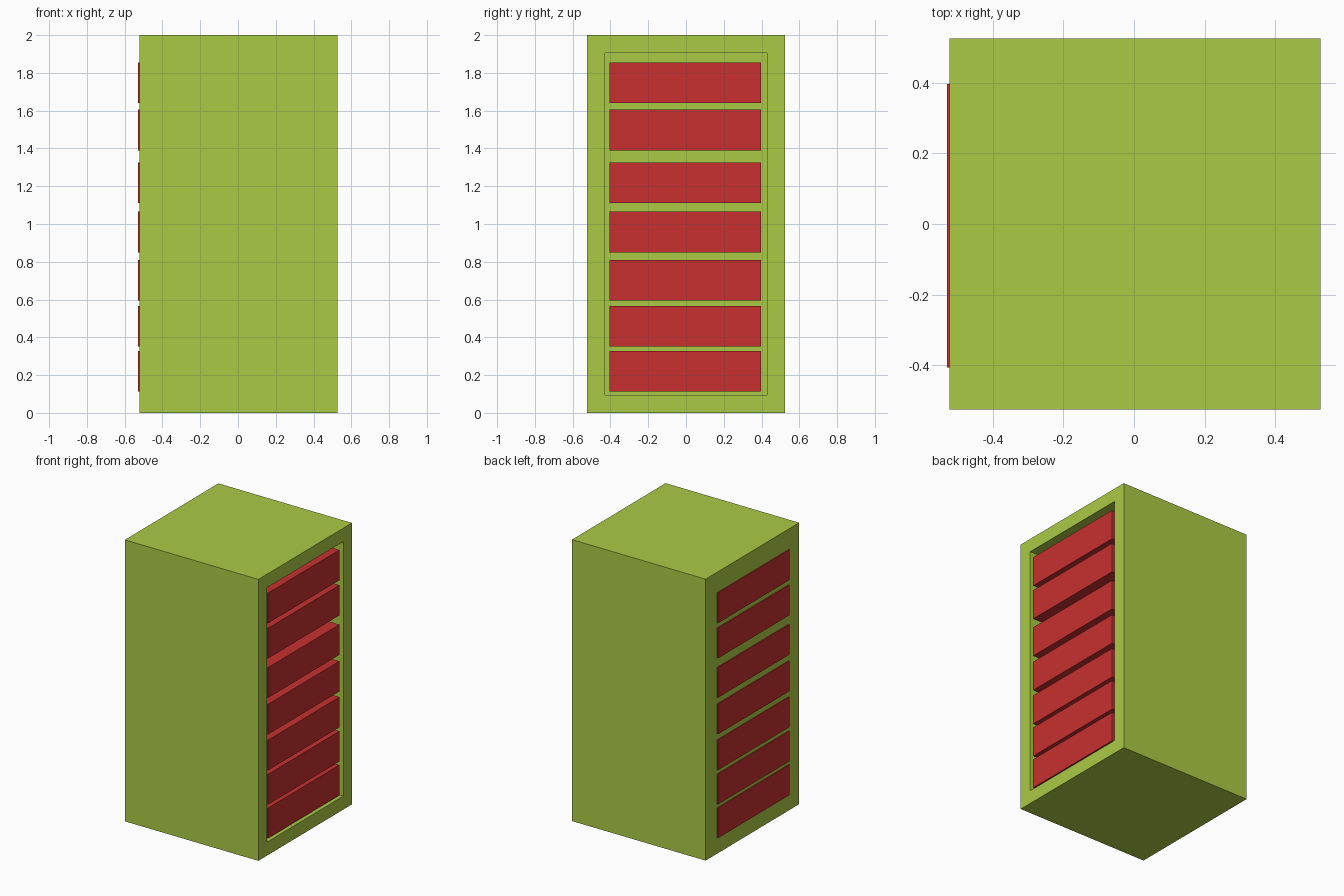
import bpy, bmesh
from mathutils import Vector

if "Cube" in bpy.data.objects:
    bpy.data.objects.remove(bpy.data.objects["Cube"])


def material(name, color):
    m = bpy.data.materials.new(name)
    m.diffuse_color = (*color, 1)
    m.use_nodes = True
    m.node_tree.nodes["Principled BSDF"].inputs["Base Color"].default_value = m.diffuse_color
    return m


def box(name, lo, hi, mat, edit=None):
    lo, hi = Vector(lo), Vector(hi)
    bm = bmesh.new()
    bmesh.ops.create_cube(bm, size=1)
    for v in bm.verts:
        v.co = Vector((lo[i] + (v.co[i] + 0.5) * (hi[i] - lo[i]) for i in range(3)))
    if edit:
        edit(bm)
    mesh = bpy.data.meshes.new(name)
    bm.to_mesh(mesh)
    bm.free()
    mesh.materials.append(mat)
    obj = bpy.data.objects.new(name, mesh)
    bpy.context.collection.objects.link(obj)
    return obj


def hollow(bm):
    # inset the +x face and push it in to form the drawer cavity
    bm.normal_update()
    face = max(bm.faces, key=lambda f: f.calc_center_median().x)
    bmesh.ops.inset_region(bm, faces=[face], thickness=0.096, use_even_offset=True)
    out = bmesh.ops.extrude_face_region(bm, geom=[face])
    verts = [g for g in out["geom"] if isinstance(g, bmesh.types.BMVert)]
    bmesh.ops.translate(bm, verts=verts, vec=(-0.955, 0, 0))
    if face.is_valid:
        bmesh.ops.delete(bm, geom=[face], context="FACES_ONLY")
    bmesh.ops.recalc_face_normals(bm, faces=bm.faces)


green = material("green_paint", (0.41, 0.59, 0.06))
red = material("red_paint", (0.58, 0.03, 0.03))

# Cabinet shell, open towards +x
box("cabinet", (-0.522, -0.525, 0), (0.528, 0.525, 2), green, hollow)

# Drawers, running through the back wall and stopping just inside the opening
for i, z in enumerate((0.112, 0.352, 0.595, 0.85, 1.11, 1.39, 1.64)):
    box(f"drawer_{i + 1}", (-0.529, -0.406, z), (0.52, 0.396, z + 0.215), red)
